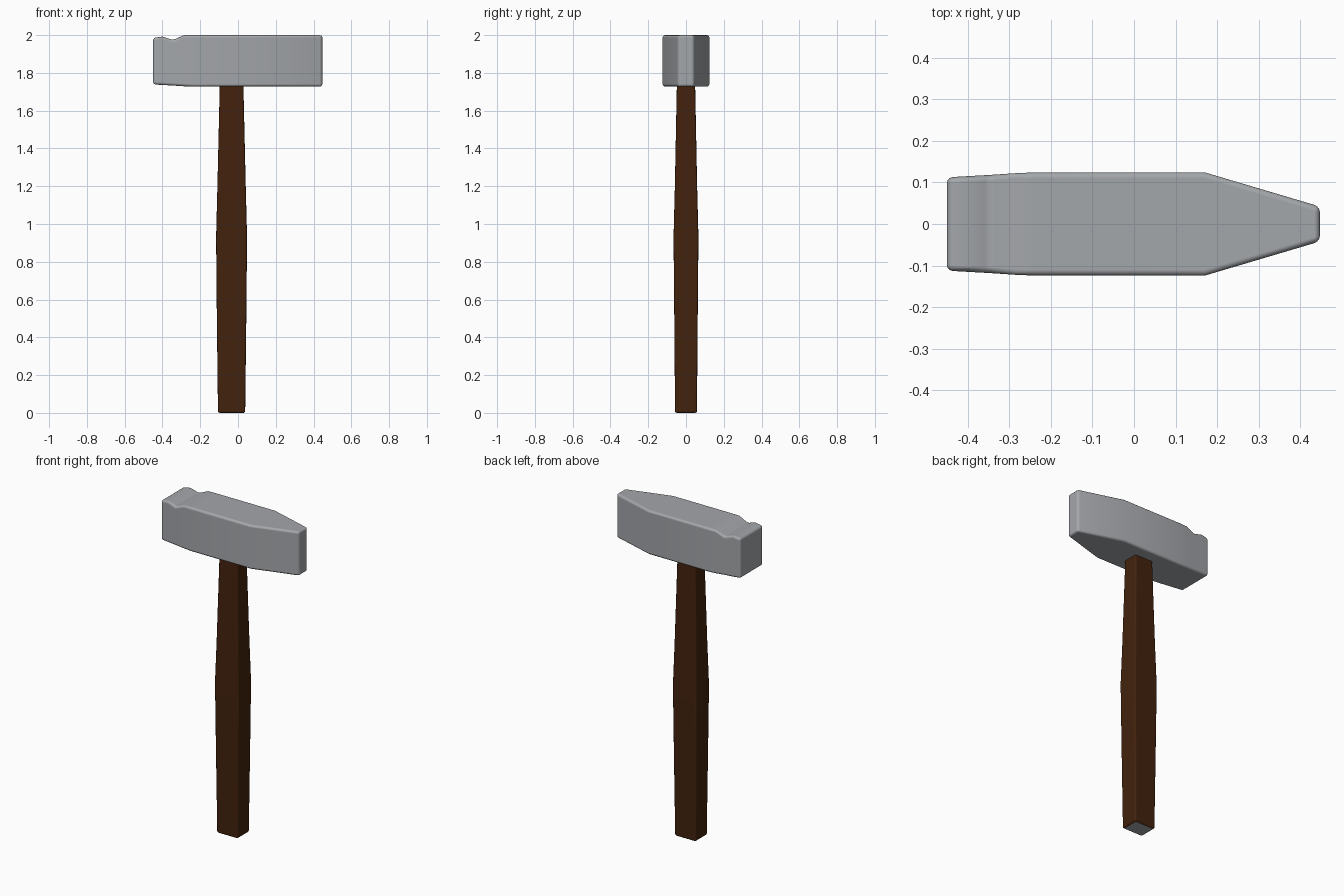
import bpy, bmesh, math

cube = bpy.data.objects.get("Cube")
if cube:
    bpy.data.objects.remove(cube, do_unlink=True)


def material(name, rgb):
    m = bpy.data.materials.new(name)
    m.use_nodes = True
    m.diffuse_color = (*rgb, 1)
    m.node_tree.nodes["Principled BSDF"].inputs["Base Color"].default_value = (*rgb, 1)
    return m


steel = material("steel grey", (0.37, 0.385, 0.405))
wood = material("dark wood", (0.055, 0.016, 0.004))


def loft(name, sections, materials, bevel):
    """Skin four-cornered sections into a closed, bevelled solid."""
    bm = bmesh.new()
    rings = [[bm.verts.new(p) for p in section] for section in sections]
    for a, b in zip(rings, rings[1:]):
        for i in range(4):
            j = (i + 1) % 4
            bm.faces.new((a[i], a[j], b[j], b[i]))
    bm.faces.new(rings[0])
    bm.faces.new(rings[-1])
    bmesh.ops.recalc_face_normals(bm, faces=bm.faces)
    mesh = bpy.data.meshes.new(name)
    bm.to_mesh(mesh)
    bm.free()
    ob = bpy.data.objects.new(name, mesh)
    bpy.context.collection.objects.link(ob)
    for m in materials:
        mesh.materials.append(m)
    bpy.ops.object.select_all(action='DESELECT')
    ob.select_set(True)
    bpy.context.view_layer.objects.active = ob
    bpy.ops.object.shade_smooth_by_angle(angle=math.radians(35))
    mod = ob.modifiers.new("soft edges", 'BEVEL')
    mod.width = bevel
    mod.segments = 3
    mod.limit_method = 'ANGLE'
    mod.angle_limit = math.radians(40)
    mod.harden_normals = True
    mod.material = 0
    return ob


# Hammer head: x, half width, underside, top (with the notch behind the face)
head_stations = [
    (-0.45, 0.112, 1.739, 1.985),
    (-0.40, 0.115, 1.736, 1.992),
    (-0.345, 0.118, 1.733, 1.974),
    (-0.285, 0.122, 1.729, 2.0),
    (-0.24, 0.124, 1.727, 2.0),
    (0.17, 0.124, 1.727, 2.0),
    (0.447, 0.042, 1.727, 2.0),
]
loft("hammer_head",
     [[(x, -w, lo), (x, w, lo), (x, w, hi), (x, -w, hi)]
      for x, w, lo, hi in head_stations],
     [steel], 0.014)

# Handle: height, half width in x, half depth in y
axis = -0.034
handle_stations = [
    (0.0, 0.072, 0.058),
    (0.5, 0.078, 0.062),
    (0.93, 0.082, 0.066),
    (1.2, 0.075, 0.059),
    (1.76, 0.062, 0.048),
]
handle = loft("handle",
              [[(axis - a, -b, z), (axis + a, -b, z), (axis + a, b, z), (axis - a, b, z)]
               for z, a, b in handle_stations],
              [wood, steel], 0.01)

# Grey butt on the lower end
for face in handle.data.polygons:
    if face.normal.z < -0.9:
        face.material_index = 1
